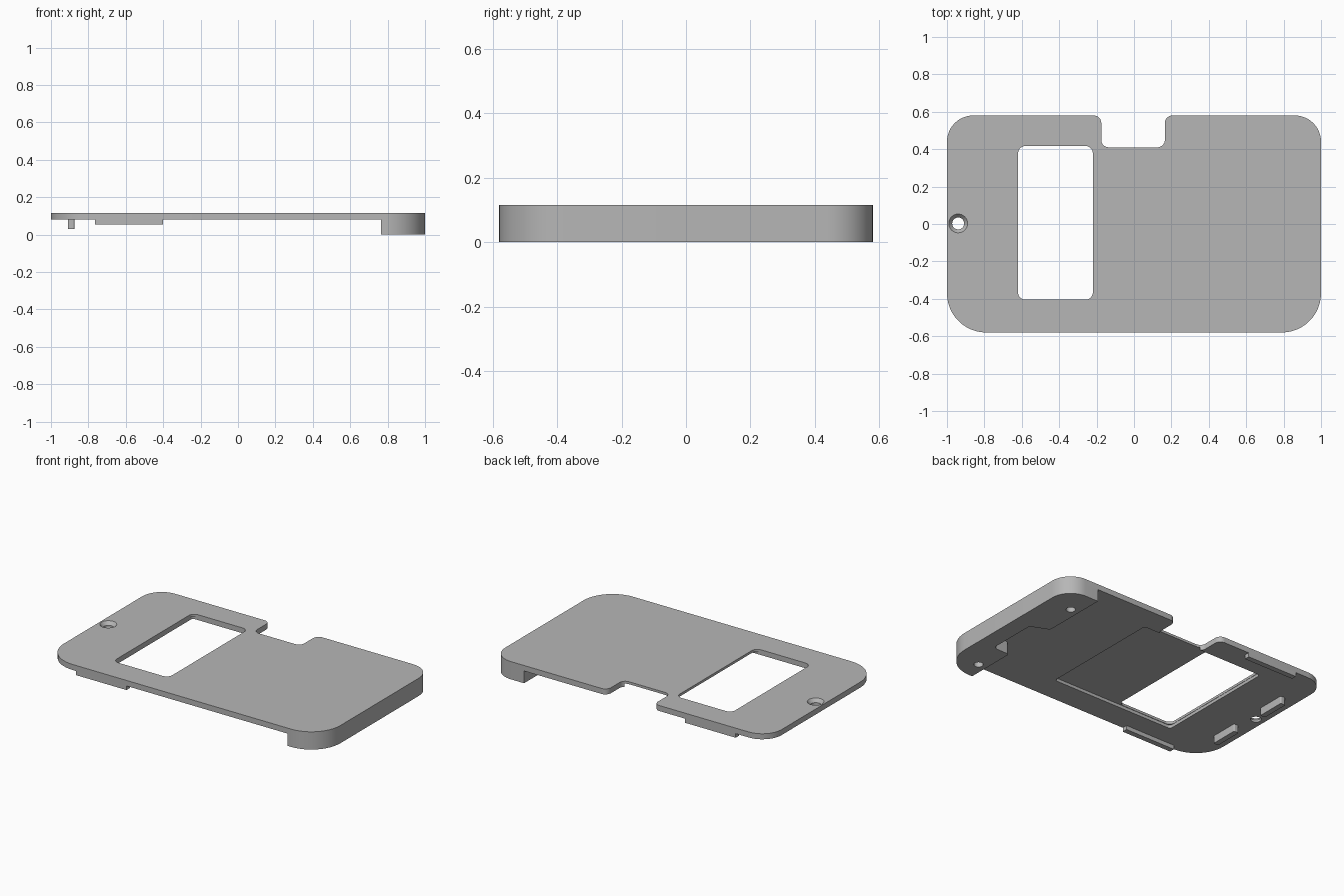
import bpy
import bmesh
from math import pi, tan, cos, sin
from mathutils import Vector

cube = bpy.data.objects.get("Cube")
if cube:
    bpy.data.objects.remove(cube, do_unlink=True)

grey = bpy.data.materials.new("plain grey")
grey.use_nodes = True
grey.diffuse_color = (0.47, 0.47, 0.47, 1)
grey.node_tree.nodes["Principled BSDF"].inputs["Base Color"].default_value = (0.47, 0.47, 0.47, 1)


def rounded(corners, steps=12):
    """Round each (x, y, radius) corner of a polygon with an arc."""
    out = []
    for i, (x, y, r) in enumerate(corners):
        p = Vector((x, y))
        if r == 0:
            out.append(p)
            continue
        a = (Vector(corners[i - 1][:2]) - p).normalized()
        b = (Vector(corners[(i + 1) % len(corners)][:2]) - p).normalized()
        half = a.angle(b) / 2
        centre = p + (a + b).normalized() * (r / sin(half))
        start = p + a * (r / tan(half)) - centre
        end = p + b * (r / tan(half)) - centre
        sweep = start.angle(end)
        for k in range(steps + 1):
            t = k / steps
            out.append(centre + (start * sin((1 - t) * sweep) + end * sin(t * sweep)) / sin(sweep))
    return out


def rect(x0, x1, y0, y1, r=0):
    return rounded([(x0, y0, r), (x1, y0, r), (x1, y1, r), (x0, y1, r)])


def circle(x, y, r, n=32):
    return [Vector((x + r * cos(2 * pi * k / n), y + r * sin(2 * pi * k / n))) for k in range(n)]


def loft(name, low, z0, high, z1):
    """Solid between two matching outlines."""
    bm = bmesh.new()
    a = [bm.verts.new((p.x, p.y, z0)) for p in low]
    b = [bm.verts.new((p.x, p.y, z1)) for p in high]
    bm.faces.new(a)
    bm.faces.new(b)
    for i in range(len(a)):
        bm.faces.new((a[i - 1], a[i], b[i], b[i - 1]))
    bmesh.ops.recalc_face_normals(bm, faces=bm.faces)
    mesh = bpy.data.meshes.new(name)
    bm.to_mesh(mesh)
    bm.free()
    mesh.materials.append(grey)
    ob = bpy.data.objects.new(name, mesh)
    bpy.context.collection.objects.link(ob)
    return ob


def slab(name, outline, z0, z1):
    return loft(name, outline, z0, outline, z1)


def activate(ob):
    bpy.ops.object.select_all(action='DESELECT')
    ob.select_set(True)
    bpy.context.view_layer.objects.active = ob


def cut(ob, cutter):
    cutter.hide_render = True
    mod = ob.modifiers.new("cut", 'BOOLEAN')
    mod.operation = 'DIFFERENCE'
    mod.solver = 'EXACT'
    mod.object = cutter
    activate(ob)
    bpy.ops.object.modifier_apply(modifier=mod.name)
    bpy.data.objects.remove(cutter, do_unlink=True)


TOP, UNDER, W = 0.116, 0.08, 0.58

# Cover plate with the notch in its back edge
plate = slab("cover_plate", rounded([
    (-1, -W, 0.21), (1, -W, 0.21), (1, W, 0.14),
    (0.165, W, 0.04), (0.165, 0.41, 0.04), (-0.175, 0.41, 0.04), (-0.175, W, 0.04),
    (-1, W, 0.14)]), UNDER, TOP)

# Shallow pocket underneath, window and countersunk screw hole
cut(plate, slab("pocket_cutter", rect(-0.622, 0.27, -0.408, 0.419, 0.02), 0.05, 0.1))
cut(plate, slab("window_cutter", rect(-0.62, -0.22, -0.405, 0.417, 0.04), 0.04, 0.2))
cut(plate, slab("screw_hole_cutter", circle(-0.94, 0.003, 0.032), 0.04, 0.2))
cut(plate, loft("countersink_cutter", circle(-0.94, 0.003, 0.032), 0.094,
                circle(-0.94, 0.003, 0.052), TOP + 0.002))

# Thick end block with a recess in its inner side
block = slab("end_block", rounded([
    (0.765, -W, 0), (1, -W, 0.21), (1, W, 0.14), (0.765, W, 0),
    (0.765, 0.14, 0.02), (0.885, 0.09, 0.03), (0.885, -0.24, 0.03), (0.765, -0.24, 0.02)]),
    0, UNDER)
for y in (-0.45, 0.4):
    cut(block, slab("peg_hole_cutter", circle(0.825, y, 0.028), -0.05, 0.06))

parts = [plate, block]
for side, s in (("front", -1), ("back", 1)):
    # Rails along the long edges and tabs beside the screw hole
    y0, y1 = sorted((s * 0.545, s * W))
    parts.append(slab(side + "_rail", rect(-0.765, -0.4, y0, y1), 0.053, UNDER))
    y0, y1 = sorted((s * 0.12, s * 0.31))
    parts.append(slab(side + "_tab", rect(-0.91, -0.875, y0, y1, 0.008), 0.03, UNDER))

for ob in parts:
    activate(ob)
    bpy.ops.object.shade_smooth_by_angle(angle=pi / 6)
